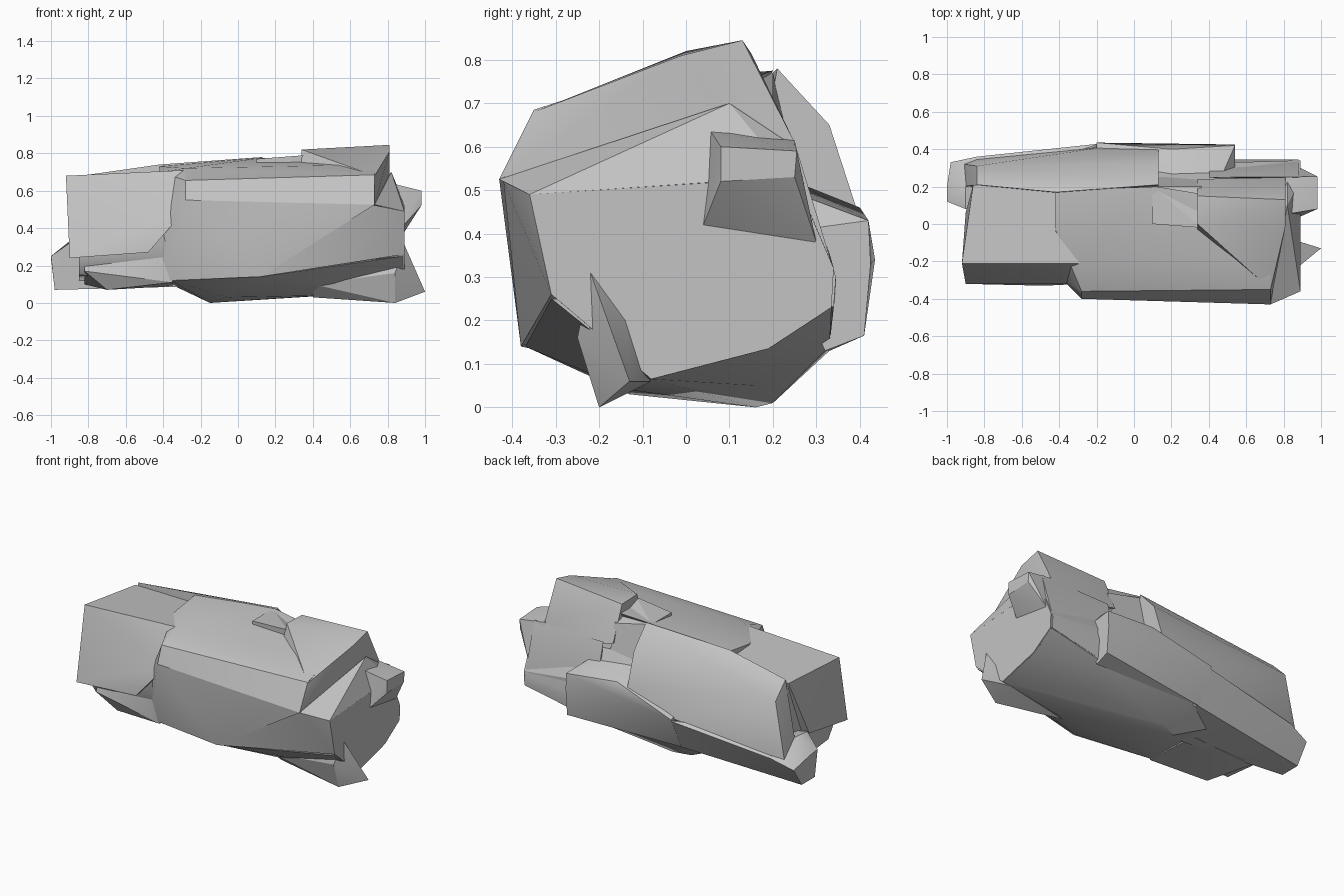
import bpy
import bmesh
import math

default_cube = bpy.data.objects.get("Cube")
if default_cube:
    bpy.data.objects.remove(default_cube, do_unlink=True)

# Single stone colour
stone = bpy.data.materials.new("grey_stone")
stone.use_nodes = True
stone_colour = (.55, .55, .55, 1)
stone.diffuse_color = stone_colour
shader = stone.node_tree.nodes["Principled BSDF"]
shader.inputs["Base Color"].default_value = stone_colour
shader.inputs["Roughness"].default_value = .9


def slice_at(x, *profile):
    """Place a (y, z) profile at one position along the rock."""
    return [(x, y, z) for y, z in profile]


def chunk(name, *slices):
    """Make one faceted piece of rock as the convex hull of its slices."""
    mesh = bpy.data.meshes.new(name)
    bm = bmesh.new()
    for profile in slices:
        for point in profile:
            bm.verts.new(point)
    result = bmesh.ops.convex_hull(bm, input=bm.verts)
    loose = {item for key in ("geom_interior", "geom_unused")
             for item in result[key] if isinstance(item, bmesh.types.BMVert)}
    bmesh.ops.delete(bm, geom=list(loose), context="VERTS")
    bmesh.ops.dissolve_limit(bm, angle_limit=math.radians(2),
                             verts=bm.verts, edges=bm.edges)
    bmesh.ops.recalc_face_normals(bm, faces=bm.faces)
    bm.to_mesh(mesh)
    bm.free()
    mesh.materials.append(stone)
    rock = bpy.data.objects.new(name, mesh)
    bpy.context.collection.objects.link(rock)
    bpy.ops.object.select_all(action="DESELECT")
    rock.select_set(True)
    bpy.context.view_layer.objects.active = rock
    bpy.ops.object.shade_smooth_by_angle(angle=math.radians(25))
    return rock


# Long inner body running from end to end
chunk("rock_core",
      slice_at(-.85, (-.2, .6), (.2, .63), (.29, .5), (.28, .25),
               (.1, .12), (-.2, .15), (-.27, .25)),
      slice_at(.89, (-.31, .26), (-.36, .49), (.25, .53), (.3, .4),
               (.34, .32), (.335, .23), (.19, .135), (-.08, .065),
               (-.22, .31)))

# Upper front slab at the right end, overhanging the base
chunk("front_end_slab",
      slice_at(-.92, (-.21, .68)),
      slice_at(-.86, (.21, .66)),
      slice_at(-.9, (-.32, .24), (.06, .3)),
      slice_at(-.48, (-.33, .27), (.1, .3)),
      slice_at(-.4, (.18, .68), (-.28, .44)),
      slice_at(-.28, (-.21, .71), (-.32, .5)))

# Broad front slab with a bevelled upper edge
chunk("front_slab",
      slice_at(-.28, (-.2, .72), (-.36, .655), (-.4, .55)),
      slice_at(-.42, (-.26, .42), (-.26, .2), (-.03, .7), (.18, .73)),
      slice_at(-.36, (-.28, .12)),
      slice_at(.12, (-.38, .14), (-.41, .53), (.2, .775)),
      slice_at(.73, (-.35, .685), (-.43, .525), (-.18, .74), (.1, .74)))

# Front lower corner sweeping to the left end
chunk("front_corner",
      slice_at(.12, (-.38, .14), (-.4, .52), (0, .3)),
      slice_at(.74, (-.42, .52)),
      slice_at(.89, (-.36, .49), (-.31, .26)),
      slice_at(.8, (0, .3)))

# Sloping shoulder between the front slab and the left end
chunk("end_slope",
      slice_at(.73, (-.43, .525), (.1, .6)),
      slice_at(.82, (.1, .7), (.25, .6)),
      slice_at(.89, (-.36, .49), (.24, .53)))

# Raised crest on the top, running into the slab end
chunk("top_crest",
      slice_at(.34, (0, .82), (.15, .815), (.24, .6), (-.05, .7)),
      slice_at(.73, (-.35, .68), (-.42, .53)),
      slice_at(.81, (.13, .845), (-.01, .81), (.1, .7),
               (.25, .61), (.25, .5)))

# Sloping floor of the gap beside the crest
chunk("crest_gap",
      slice_at(.1, (0, .77), (.2, .77), (.25, .56), (0, .5)),
      slice_at(.36, (-.02, .79), (.2, .71), (.25, .5), (0, .5)))

# Long rear slab with a bevelled upper edge
chunk("rear_slab",
      slice_at(-.84, (.21, .68), (.31, .58), (.345, .25)),
      slice_at(-.91, (.32, .22), (.2, .25)),
      slice_at(-.42, (.17, .74)),
      slice_at(-.17, (.41, .34), (.34, .2)),
      slice_at(.13, (.21, .78), (.33, .65), (.395, .45), (.42, .34),
               (.34, .2), (.1, .2)))

# Rear ledge and its lower face
chunk("rear_ledge",
      slice_at(-.2, (.435, .34), (.33, .13), (.2, .4)),
      slice_at(.2, (.25, .52), (.4, .46)),
      slice_at(.47, (.26, .49)),
      slice_at(.54, (.42, .43), (.425, .33), (.41, .165),
               (.32, .13), (.2, .4)))

# Steep rear shoulder under the crest
chunk("rear_shoulder",
      slice_at(.4, (.25, .6), (.3, .4), (.345, .27), (.33, .14)),
      slice_at(.88, (.345, .3), (.305, .4), (.25, .61), (.34, .23),
               (.2, .3)))

# Block jutting from the left end
chunk("end_block",
      slice_at(.8, (.05, .645), (.25, .615), (.25, .45)),
      slice_at(.98, (.08, .6), (.255, .59), (.25, .53), (.08, .52)),
      slice_at(.89, (.04, .42), (.3, .38)))

# Keel that the rock rests on
chunk("base_keel",
      slice_at(-.36, (-.28, .12), (.2, .1)),
      slice_at(-.15, (.16, 0), (.33, .13)),
      slice_at(-.05, (-.13, .03), (.2, .01)),
      slice_at(.12, (-.37, .14)),
      slice_at(.45, (-.13, .04), (.16, .05), (.33, .14)),
      slice_at(.88, (-.31, .25), (-.08, .065), (.19, .135), (.335, .23)))

# Pointed foot at the lower left end
chunk("end_foot",
      slice_at(.4, (-.14, .03), (-.22, .1)),
      slice_at(.84, (-.2, 0), (-.25, .16), (-.08, .06)),
      slice_at(.89, (-.14, .2), (-.22, .31)),
      slice_at(1, (-.13, .06)))

# Low slab jutting from the right end
chunk("base_slab",
      slice_at(-1, (.12, .25), (.2, .24)),
      slice_at(-.98, (.12, .07), (.25, .07), (.33, .19)),
      slice_at(-.9, (.08, .32), (.2, .33)),
      slice_at(-.84, (.36, .24)),
      slice_at(-.18, (.43, .33), (.33, .13), (0, .09)))

# Shallow rock below the front overhang
chunk("front_base",
      slice_at(-.82, (-.24, .17), (-.2, .3), (.1, .1)),
      slice_at(-.7, (-.2, .07), (.1, .07)),
      slice_at(-.35, (-.28, .11), (-.28, .25), (.1, .09)))
